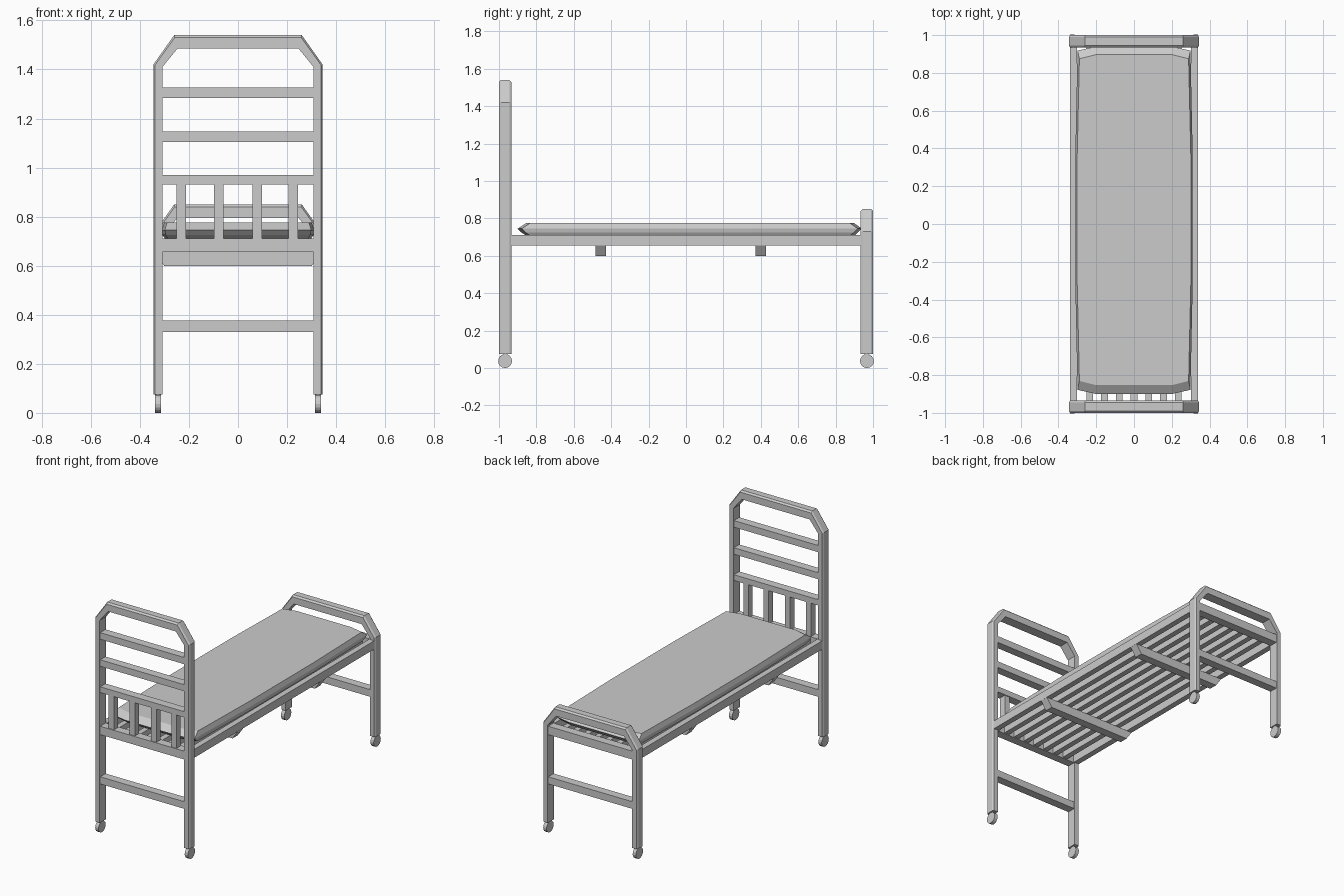
import bpy, bmesh, math

if "Cube" in bpy.data.objects:
    bpy.data.objects.remove(bpy.data.objects["Cube"])

def finish(name, bm):
    bmesh.ops.recalc_face_normals(bm, faces=bm.faces)
    me = bpy.data.meshes.new(name)
    bm.to_mesh(me)
    bm.free()
    ob = bpy.data.objects.new(name, me)
    bpy.context.collection.objects.link(ob)
    return ob

def loft(name, rings):
    """Skin a list of equal-length closed rings and cap both ends."""
    bm = bmesh.new()
    rows = [[bm.verts.new(p) for p in r] for r in rings]
    n = len(rows[0])
    for a, b in zip(rows, rows[1:]):
        for i in range(n):
            j = (i + 1) % n
            bm.faces.new((a[i], a[j], b[j], b[i]))
    bm.faces.new(rows[0])
    bm.faces.new(rows[-1])
    return finish(name, bm)

def box(name, x0, x1, y0, y1, z0, z1, taper=0.0):
    ring = lambda z, t: [(x0 + t, y0, z), (x1 - t, y0, z), (x1 - t, y1, z), (x0 + t, y1, z)]
    return loft(name, [ring(z0, taper), ring(z1, 0)])

# cross-section of the tube: (share from outer to inner side, depth)
SECTION = [(0, -.022), (.18, -.033), (1, -.033), (1, .033), (.18, .033), (0, .022)]

def end_frame(name, y, top):
    half_out = [(.345, .075), (.345, top - .12), (.26, top)]
    half_in = [(.308, .075), (.308, top - .13), (.247, top - .055)]
    full = lambda h: h + [(-x, z) for x, z in reversed(h)]
    rings = [[(o[0] + (i[0] - o[0]) * t, y + d, o[1] + (i[1] - o[1]) * t) for t, d in SECTION]
             for o, i in zip(full(half_out), full(half_in))]
    loft(name, rings)

def cross_bars(name, y, spans):
    for k, (z0, z1) in enumerate(spans):
        box(f"{name}_{k + 1}", -.315, .315, y - .028, y + .028, z0, z1)

# head and foot ends
HEAD, FOOT = -.967, .967
end_frame("head_frame", HEAD, 1.54)
end_frame("foot_frame", FOOT, .85)
cross_bars("head_bar", HEAD, [(.33, .377), (.655, .71), (.932, .97), (1.105, 1.148), (1.283, 1.327)])
cross_bars("foot_bar", FOOT, [(.33, .377), (.655, .71)])

# upright spindles in the headboard
for k, x in enumerate((-.231, -.078, .078, .225)):
    box(f"head_spindle_{k + 1}", x - .019, x + .019, HEAD - .022, HEAD + .022, .70, .94)

# side rails
for side, s in (("left", -1), ("right", 1)):
    a, b = sorted((s * .302, s * .34))
    box(f"{side}_rail", a, b, -.94, .94, .655, .71)

# lengthwise slats and the two cross supports below
for k in range(7):
    x = (k - 3) * .078
    box(f"slat_{k + 1}", x - .018, x + .018, -.945, .945, .66, .70)
for k, y in enumerate((-.457, .4)):
    box(f"cross_support_{k + 1}", -.34, .34, y - .028, y + .028, .598, .656, taper=.04)

# mattress: slightly bulged outline, bevelled at top and bottom
def mattress_ring(z, hx, y0, y1):
    half = [(.2, y0), (hx - .012, y0 + .022), (hx, -.3), (hx, .35), (hx - .012, y1 - .022), (.2, y1)]
    return [(x, y, z) for x, y in half] + [(-x, y, z) for x, y in reversed(half)]
loft("mattress", [mattress_ring(.708, .297, -.855, .90),
                  mattress_ring(.725, .307, -.88, .92),
                  mattress_ring(.745, .311, -.90, .94),
                  mattress_ring(.776, .301, -.853, .897)])

# caster wheels
for name, y in (("head", HEAD), ("foot", FOOT)):
    for side, s in (("left", -1), ("right", 1)):
        rings = [[(s * .326 + dx, y + .037 * math.cos(a), .037 + .037 * math.sin(a))
                  for a in (math.tau * i / 16 for i in range(16))] for dx in (-.012, .012)]
        loft(f"{name}_{side}_wheel", rings)
        box(f"{name}_{side}_caster_stem", s * .326 - .009, s * .326 + .009, y - .012, y + .012, .06, .08)
